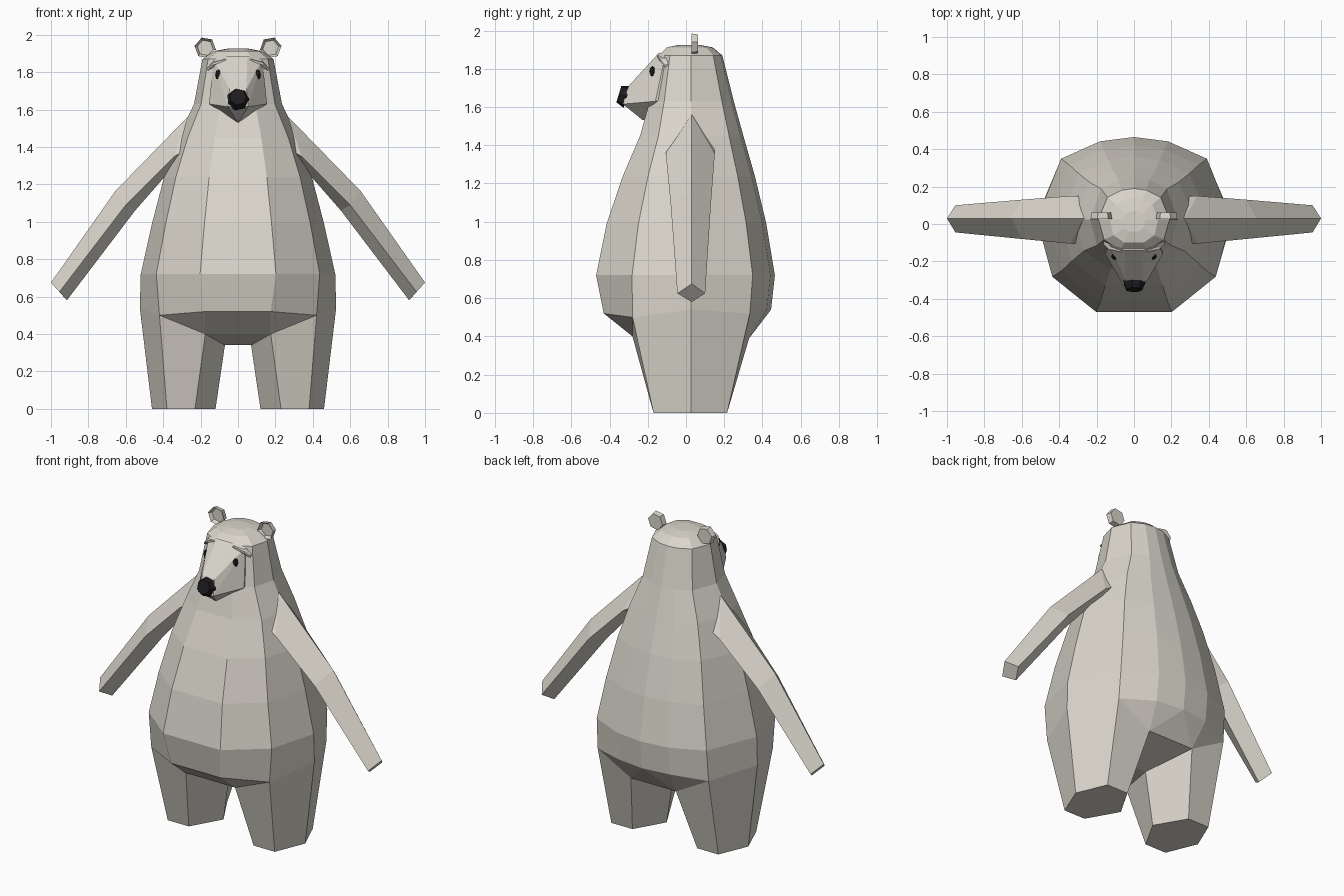
import bpy, bmesh, math
from mathutils import Matrix, Vector

if "Cube" in bpy.data.objects:
    bpy.data.objects.remove(bpy.data.objects["Cube"])


def material(name, rgb):
    m = bpy.data.materials.new(name)
    m.diffuse_color = (*rgb, 1)
    m.use_nodes = True
    m.node_tree.nodes["Principled BSDF"].inputs["Base Color"].default_value = m.diffuse_color
    return m


FUR = material("pale fur", (0.70, 0.67, 0.60))
BLACK = material("black", (0.012, 0.012, 0.014))


def finish(bm, name, mat):
    bmesh.ops.recalc_face_normals(bm, faces=bm.faces[:])
    me = bpy.data.meshes.new(name)
    bm.to_mesh(me)
    bm.free()
    me.materials.append(mat)
    ob = bpy.data.objects.new(name, me)
    bpy.context.collection.objects.link(ob)
    return ob


def bridge(bm, a, b):
    n = len(a)
    for i in range(n):
        j = (i + 1) % n
        bm.faces.new((a[i], a[j], b[j], b[i]))


def hull(name, pts, mat):
    bm = bmesh.new()
    vs = [bm.verts.new(p) for p in pts]
    bmesh.ops.convex_hull(bm, input=vs)
    return finish(bm, name, mat)


# Body: eleven-sided rings, with both legs grown out of the lowest ring
def ring(bm, z, w, yf, yb):
    half = [(0.39 * w, yf), (0.84 * w, 0.6 * yf), (w, 0.025),
            (0.75 * w, 0.75 * yb), (0.35 * w, 0.95 * yb)]
    pts = half + [(0, yb)] + [(-x, y) for x, y in reversed(half)]
    return [bm.verts.new((x, y, z)) for x, y in pts]


ROWS = [(1.925, 0.06, -0.04, 0.07), (1.912, 0.13, -0.10, 0.14),
        (1.87, 0.19, -0.14, 0.19), (1.63, 0.235, -0.19, 0.25),
        (1.45, 0.32, -0.24, 0.30), (1.24, 0.395, -0.33, 0.36),
        (0.99, 0.46, -0.415, 0.42), (0.72, 0.52, -0.47, 0.465),
        (0.54, 0.525, -0.43, 0.445)]
bm = bmesh.new()
rings = [ring(bm, *r) for r in ROWS]
bm.faces.new(rings[0])
for a, b in zip(rings, rings[1:]):
    bridge(bm, a, b)
low = rings[-1]
tail = low[5]
inner = {}
for s in (1, -1):
    F, C, S, B, M = low[:5] if s > 0 else low[:5:-1]
    F.co = (s * 0.175, -0.43, 0.52)
    C.co = (s * 0.42, -0.28, 0.50)
    B.co.z = 0.52
    P = [bm.verts.new((s * x, y, z)) for x, y, z in
         ((0.175, -0.28, 0.40), (0.07, 0.02, 0.34), (0.16, 0.33, 0.39))]
    foot = [bm.verts.new((s * x, y, 0)) for x, y in
            ((0.46, 0.025), (0.38, -0.17), (0.23, -0.17),
             (0.12, 0.025), (0.23, 0.215), (0.38, 0.215))]
    bridge(bm, [S, C, *P, B], foot)
    bm.faces.new(foot)
    bm.faces.new((F, C, P[0]))
    bm.faces.new((P[2], B, M))
    bm.faces.new((P[2], M, tail))
    inner[s] = [F] + P
for i in range(3):
    bm.faces.new((inner[1][i], inner[1][i + 1], inner[-1][i + 1], inner[-1][i]))
bm.faces.new((inner[1][3], tail, inner[-1][3]))
finish(bm, "body_and_legs", FUR)

# Muzzle: faceted wedge from brow to nose and chin
hull("muzzle", [(s * x, y, z) for s in (1, -1) for x, y, z in
                ((0.05, -0.14, 1.885), (0.13, -0.11, 1.865), (0.155, -0.16, 1.63),
                 (0.045, -0.30, 1.71), (0.055, -0.33, 1.615), (0.0, -0.225, 1.53),
                 (0.13, -0.05, 1.65))], FUR)

# Nose: short tapered seven-sided plug, tilted to the muzzle tip
bm = bmesh.new()
bmesh.ops.create_cone(bm, cap_ends=True, segments=7, radius1=0.062, radius2=0.045,
                      depth=0.045,
                      matrix=Matrix.Translation((0, -0.33, 1.66))
                      @ Matrix.Rotation(math.radians(73), 4, 'X')
                      @ Matrix.Rotation(math.radians(-90), 4, 'Z'))
finish(bm, "nose", BLACK)

# Arms: diamond section through shoulder, elbow and paw (top, front, bottom, back)
ARM = [((0.22, 0.03, 1.58), (0.27, -0.10, 1.39), (0.32, 0.03, 1.27), (0.27, 0.15, 1.39)),
       ((0.27, 0.03, 1.56), (0.34, -0.105, 1.35), (0.375, 0.03, 1.26), (0.34, 0.15, 1.35)),
       ((0.655, 0.03, 1.165), (0.60, -0.08, 1.09), (0.55, 0.03, 1.06), (0.60, 0.13, 1.09)),
       ((1.0, 0.03, 0.675), (0.955, -0.045, 0.625), (0.915, 0.03, 0.58), (0.955, 0.10, 0.625))]

for s, side in ((1, "left"), (-1, "right")):
    bm = bmesh.new()
    secs = [[bm.verts.new((s * x, y, z)) for x, y, z in sec] for sec in ARM]
    for a, b in zip(secs, secs[1:]):
        bridge(bm, a, b)
    bm.faces.new(secs[0])
    bm.faces.new(secs[-1])
    finish(bm, side + "_arm", FUR)

    # Ear: six-sided disc with a sunken front
    bm = bmesh.new()
    bmesh.ops.create_cone(bm, cap_ends=True, segments=6, radius1=0.052, radius2=0.058,
                          depth=0.034,
                          matrix=Matrix.Translation((s * 0.175, 0.045, 1.93))
                          @ Matrix.Rotation(math.radians(s * 20), 4, 'Y')
                          @ Matrix.Rotation(math.radians(90), 4, 'X'))
    bm.normal_update()
    front = min(bm.faces, key=lambda f: f.normal.y)
    bmesh.ops.inset_region(bm, faces=[front], thickness=0.015)
    bmesh.ops.translate(bm, verts=front.verts[:], vec=(0, 0.02, 0))
    finish(bm, side + "_ear", FUR)

    # Eye: small flattened bead
    bm = bmesh.new()
    bmesh.ops.create_uvsphere(bm, u_segments=6, v_segments=4, radius=1,
                              matrix=Matrix.Translation((s * 0.105, -0.176, 1.785))
                              @ Matrix.Rotation(math.radians(s * 35), 4, 'Z')
                              @ Matrix.Diagonal((0.019, 0.014, 0.029, 1)))
    finish(bm, side + "_eye", BLACK)

    # Brow: thin slanted ridge above the eye
    hull(side + "_brow", [(s * x, y + dy, z + dz) for x, y, z in
                          ((0.065, -0.15, 1.87), (0.135, -0.135, 1.85), (0.163, -0.11, 1.82))
                          for dy, dz in ((0, 0), (0.03, 0.005), (0, -0.012))], FUR)
